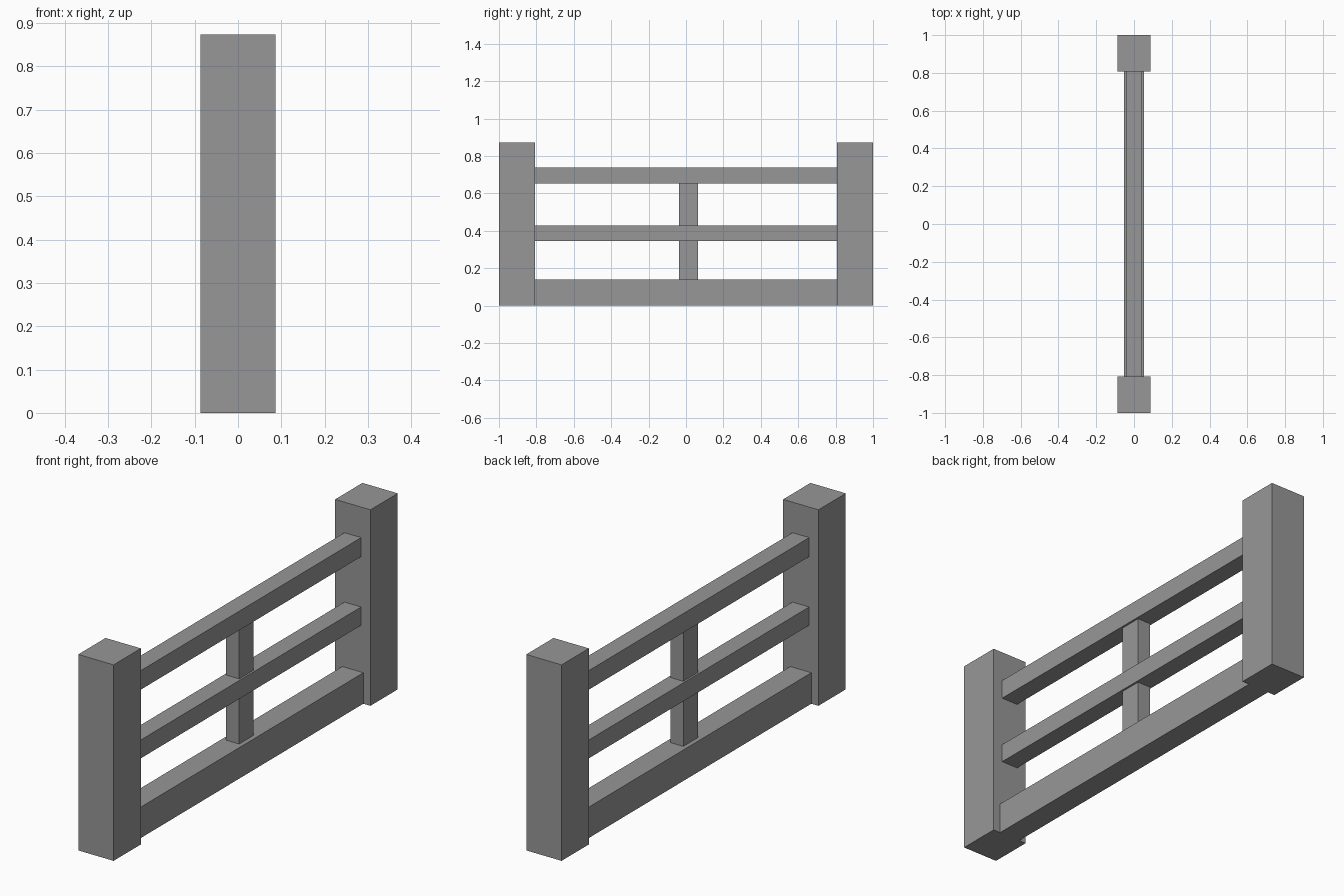
import bpy

old = bpy.data.objects.get("Cube")
if old:
    bpy.data.objects.remove(old, do_unlink=True)

# Single flat grey
grey = bpy.data.materials.new("plain_grey")
grey.use_nodes = True
colour = (0.31, 0.31, 0.31, 1.0)
grey.diffuse_color = colour
grey.node_tree.nodes["Principled BSDF"].inputs["Base Color"].default_value = colour


def beam(name, half_width, y0, y1, z0, z1):
    """Box centred on x, spanning y0..y1 and z0..z1."""
    bpy.ops.mesh.primitive_cube_add(size=1, location=(0, (y0 + y1) / 2, (z0 + z1) / 2))
    obj = bpy.context.object
    obj.name = name
    obj.scale = (2 * half_width, y1 - y0, z1 - z0)
    bpy.ops.object.transform_apply(location=False, rotation=False, scale=True)
    obj.data.materials.append(grey)
    return obj


INNER = 0.808

# End posts
beam("front_post", 0.087, -1, -INNER, 0, 0.873)
beam("back_post", 0.087, INNER, 1, 0, 0.873)

# Horizontal members between the posts
for name, half_width, z0, z1 in (
    ("base_beam", 0.052, 0, 0.138),
    ("middle_rail", 0.041, 0.346, 0.428),
    ("top_rail", 0.041, 0.652, 0.737),
):
    beam(name, half_width, -INNER, INNER, z0, z1)

# Upright pieces, slightly off centre
beam("lower_upright", 0.032, -0.037, 0.065, 0.138, 0.346)
beam("upper_upright", 0.032, -0.037, 0.065, 0.428, 0.652)
